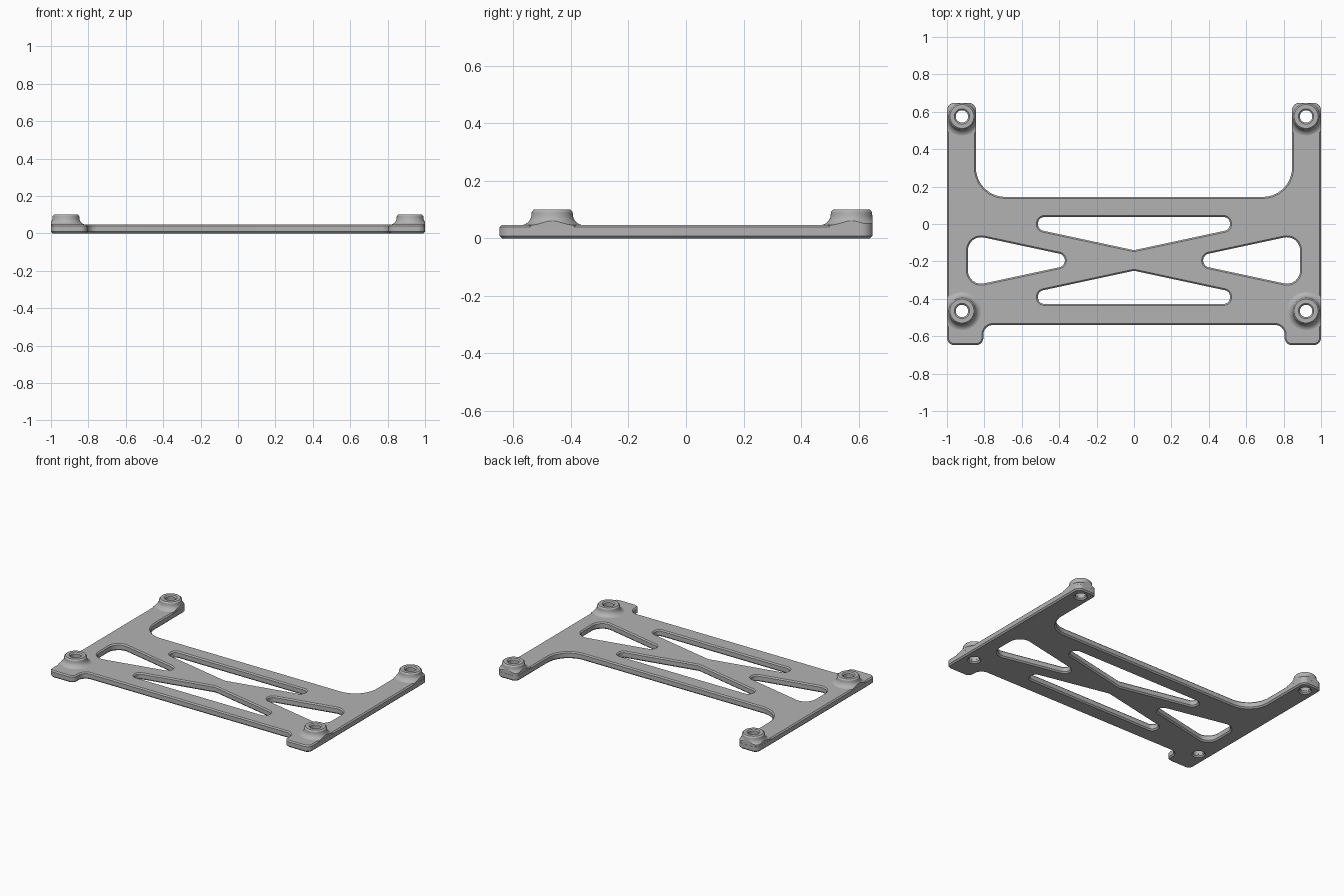
import bpy, bmesh, math
from mathutils import Vector

if "Cube" in bpy.data.objects:
    bpy.data.objects.remove(bpy.data.objects["Cube"])

THICK = 0.047
BORE = 0.033
BOSS_SPOTS = {"rear": 0.575, "front": -0.465}
BOSS_X = 0.92

grey = bpy.data.materials.new("mid grey")
grey.use_nodes = True
colour = (0.45, 0.45, 0.45, 1)
grey.diffuse_color = colour
grey.node_tree.nodes["Principled BSDF"].inputs["Base Color"].default_value = colour


def rounded(corners, steps=8):
    """Turn (x, y, radius) corners into a loop with arc fillets."""
    loop = []
    for i, (x, y, r) in enumerate(corners):
        p = Vector((x, y))
        if r == 0:
            loop.append(p)
            continue
        before, after = corners[i - 1], corners[(i + 1) % len(corners)]
        d0 = (Vector(before[:2]) - p).normalized()
        d1 = (Vector(after[:2]) - p).normalized()
        half = d0.angle(d1) / 2
        centre = p + (d0 + d1).normalized() * (r / math.sin(half))
        a = p + d0 * (r / math.tan(half)) - centre
        b = p + d1 * (r / math.tan(half)) - centre
        loop += [centre + a.lerp(b, k / steps).normalized() * r for k in range(steps + 1)]
    return loop


def circle(x, y, r, n=40):
    """Clockwise circle, for a hole."""
    return [Vector((x + r * math.cos(t), y - r * math.sin(t)))
            for t in (math.tau * k / n for k in range(n))]


def inset(loop, d):
    """Shift a loop to its left, into the material."""
    out = []
    for i, p in enumerate(loop):
        e0 = (p - loop[i - 1]).normalized()
        e1 = (loop[(i + 1) % len(loop)] - p).normalized()
        n0, n1 = Vector((-e0.y, e0.x)), Vector((-e1.y, e1.x))
        n = (n0 + n1).normalized()
        out.append(p + n * (d / n.dot(n0)))
    return out


def bridge(bm, rings, closed=False):
    for j in range(len(rings) - (0 if closed else 1)):
        a, b = rings[j], rings[(j + 1) % len(rings)]
        for i in range(len(a)):
            k = (i + 1) % len(a)
            bm.faces.new((a[i], a[k], b[k], b[i]))


def finish(bm, name):
    bmesh.ops.recalc_face_normals(bm, faces=bm.faces[:])
    mesh = bpy.data.meshes.new(name)
    bm.to_mesh(mesh)
    bm.free()
    obj = bpy.data.objects.new(name, mesh)
    mesh.materials.append(grey)
    bpy.context.collection.objects.link(obj)
    return obj


def select(obj):
    bpy.ops.object.select_all(action="DESELECT")
    obj.select_set(True)
    bpy.context.view_layer.objects.active = obj


def prism(name, loops, levels):
    """Stack inset copies of the loops at (z, inset) levels and cap both ends."""
    bm = bmesh.new()
    bottom, top = [], []
    for loop in loops:
        rings = [[bm.verts.new((p.x, p.y, z)) for p in inset(loop, d)] for z, d in levels]
        bridge(bm, rings)
        for ring, rim in ((rings[0], bottom), (rings[-1], top)):
            rim += [bm.edges.get((ring[i - 1], ring[i])) for i in range(len(ring))]
    for rim in (bottom, top):
        bmesh.ops.triangle_fill(bm, edges=rim, use_beauty=True, normal=(0, 0, 1))
    return finish(bm, name)


def lathe(name, profile, x, y, n=48):
    """Revolve a closed (radius, z) profile about a vertical axis."""
    bm = bmesh.new()
    rings = [[bm.verts.new((x + r * math.cos(math.tau * k / n),
                            y + r * math.sin(math.tau * k / n), z)) for k in range(n)]
             for r, z in profile]
    bridge(bm, rings, closed=True)
    return finish(bm, name)


# Plate outline: left half, mirrored, counter-clockwise
half = [(0.805, -0.54, 0.05), (0.805, -0.648, 0.04), (1, -0.648, 0.04),
        (1, 0.648, 0.04), (0.845, 0.648, 0.04), (0.845, 0.145, 0.155)]
outline = rounded(half + [(-x, y, r) for x, y, r in reversed(half)])

# Truss windows, clockwise: rear and front slots, left and right wedges
MID = -0.195
slot = [(-0.513, 0.037, 0.033), (0.513, 0.037, 0.033), (0.513, -0.03, 0.033),
        (0, -0.14, 0), (-0.513, -0.03, 0.033)]
wedge = [(0.888, -0.054, 0.07), (0.888, 2 * MID + 0.054, 0.07),
         (0.37, 2 * MID + 0.165, 0.036), (0.37, -0.165, 0.036)]
windows = [rounded(slot),
           rounded([(x, 2 * MID - y, r) for x, y, r in reversed(slot)]),
           rounded(wedge),
           rounded([(-x, y, r) for x, y, r in reversed(wedge)])]
bolt_holes = [circle(s * BOSS_X, y, BORE + 0.001)
              for s in (1, -1) for y in BOSS_SPOTS.values()]

# Plate with chamfered edges
plate = prism("plate", [outline] + windows + bolt_holes,
              [(0, 0.009), (0.009, 0), (THICK - 0.008, 0), (THICK, 0.008)])
parts = [plate]

# Bosses: chamfered top, flared foot, through bore, trimmed to the plate outline
foot = [(0.11 - 0.038 * math.cos(t), 0.084 - 0.038 * math.sin(t))
        for t in (math.pi / 2 * k / 8 for k in range(9))]
profile = [(BORE, 0.02), (BORE, 0.092), (0.041, 0.1), (0.064, 0.1), (0.071, 0.092)]
profile += foot + [(0.11, 0.02)]
trim = prism("boss_trim", [outline], [(-0.1, 0.0005), (0.3, 0.0005)])
trim.hide_render = True
for side, s in (("left", 1), ("right", -1)):
    for end, y in BOSS_SPOTS.items():
        boss = lathe(f"{end}_{side}_boss", profile, s * BOSS_X, y)
        select(boss)
        cut = boss.modifiers.new("trim", "BOOLEAN")
        cut.operation = "INTERSECT"
        cut.solver = "EXACT"
        cut.object = trim
        bpy.ops.object.modifier_apply(modifier=cut.name)
        parts.append(boss)
bpy.data.objects.remove(trim)

# Smooth the arcs, keep the edges sharp
for part in parts:
    select(part)
    bpy.ops.object.shade_smooth_by_angle(angle=math.radians(30))
